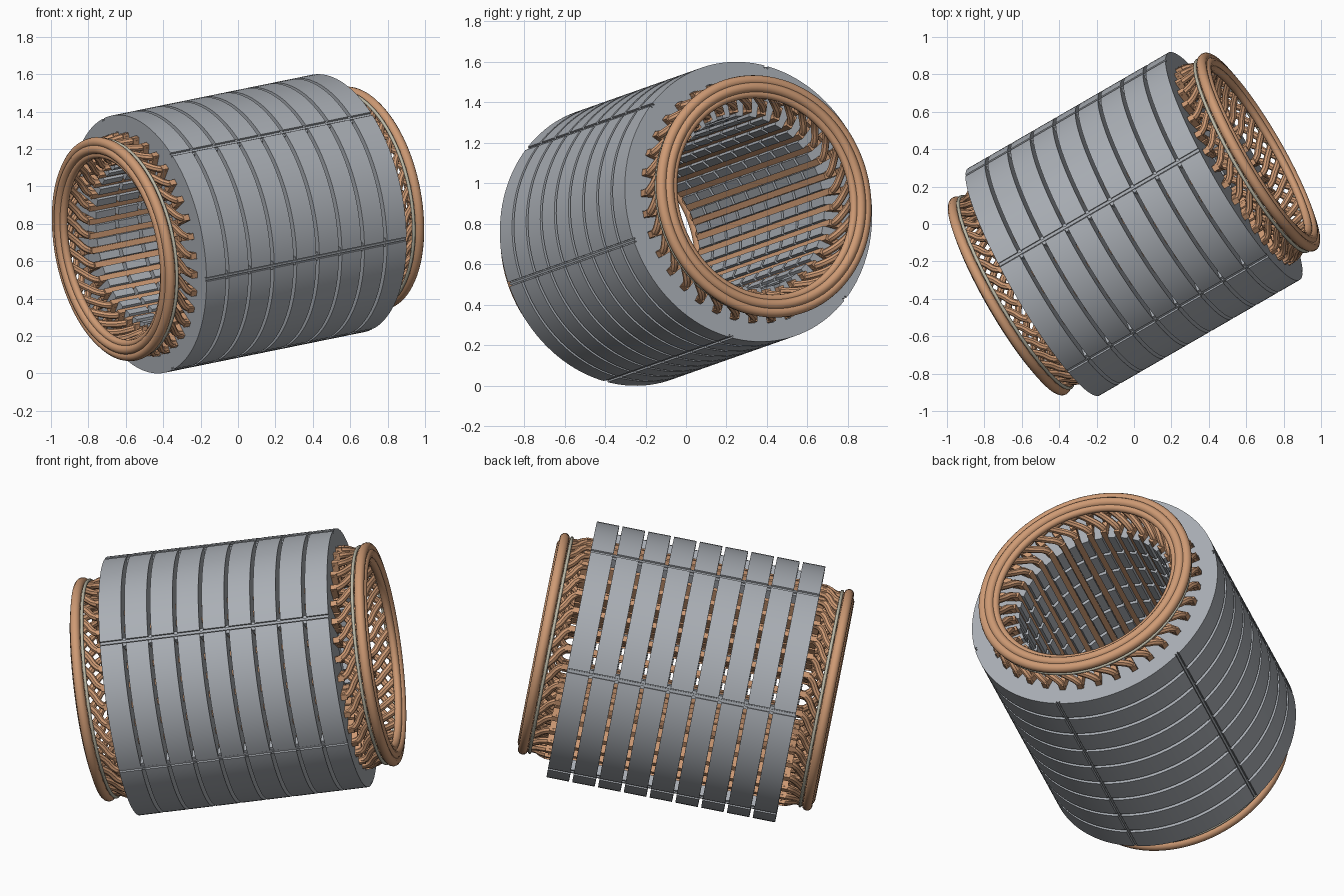
import bpy, bmesh
from math import radians, sin, cos
from mathutils import Matrix, Vector

cube = bpy.data.objects.get("Cube")
if cube:
    bpy.data.objects.remove(cube)

# Main sizes
R_OUT, R_YOKE, R_BORE = 0.702, 0.61, 0.43
HALF, GAP, STACKS, SLOTS = 0.627, 0.019, 9, 36
PITCH = (2 * HALF + GAP) / STACKS
PHASE = 44
SLOT_W = 0.034

# Tilted frame: local z runs along the bore
axis = Vector((cos(radians(10)) * cos(radians(30)),
               cos(radians(10)) * sin(radians(30)), sin(radians(10))))
side = Vector((sin(radians(30)), -cos(radians(30)), 0))
up = side.cross(axis)
FRAME = Matrix((side, -up, axis)).transposed().to_4x4()
if up.z > 0:
    FRAME = Matrix((side, up, -axis)).transposed().to_4x4()
FRAME.translation = (0, 0, 0.8)


def material(name, color, rough=0.5):
    m = bpy.data.materials.new(name)
    m.use_nodes = True
    m.diffuse_color = (*color, 1)
    bsdf = m.node_tree.nodes["Principled BSDF"]
    bsdf.inputs["Base Color"].default_value = (*color, 1)
    bsdf.inputs["Roughness"].default_value = rough
    return m


STEEL = material("steel grey", (0.40, 0.425, 0.46))
COPPER = material("copper", (0.62, 0.325, 0.175))
CORD = material("pale cord", (0.50, 0.48, 0.38))


def smooth(obj):
    bpy.ops.object.select_all(action="DESELECT")
    obj.select_set(True)
    bpy.context.view_layer.objects.active = obj
    bpy.ops.object.shade_smooth_by_angle(angle=radians(35))


def finish(name, bm, mat):
    bmesh.ops.recalc_face_normals(bm, faces=bm.faces)
    mesh = bpy.data.meshes.new(name)
    bm.to_mesh(mesh)
    bm.free()
    mesh.materials.append(mat)
    obj = bpy.data.objects.new(name, mesh)
    bpy.context.collection.objects.link(obj)
    obj.matrix_world = FRAME
    smooth(obj)
    return obj


def polar(r, deg, z):
    return Vector((r * cos(radians(deg)), r * sin(radians(deg)), z))


def radial_bar(bm, deg, r0, r1, w0, w1, z0, z1):
    """Straight bar at an angle, with its own width at each radius."""
    turn = Matrix.Rotation(radians(deg), 3, "Z")
    pts = [(r0, -w0 / 2), (r1, -w1 / 2), (r1, w1 / 2), (r0, w0 / 2)]
    low, high = [[bm.verts.new(turn @ Vector((x, y, z))) for x, y in pts]
                 for z in (z0, z1)]
    bm.faces.new(low)
    bm.faces.new(high)
    for i in range(4):
        j = (i + 1) % 4
        bm.faces.new((low[i], low[j], high[j], high[i]))


def yoke_ring(bm, z0, z1):
    """Outer ring with six shallow key grooves."""
    outline = []
    for k in range(6):
        base = PHASE + 60 * k
        floor = R_OUT - 0.013
        outline += [(base - 0.91, R_OUT), (base - 0.9, floor),
                    (base + 0.9, floor), (base + 0.91, R_OUT)]
        outline += [(base + d, R_OUT) for d in range(3, 58, 3)]
    rows = []
    for deg, r in outline:
        rows.append([bm.verts.new(polar(*p)) for p in
                     ((r, deg, z0), (r, deg, z1), (R_YOKE, deg, z1), (R_YOKE, deg, z0))])
    for a, b in zip(rows, rows[1:] + rows[:1]):
        for i in range(4):
            j = (i + 1) % 4
            bm.faces.new((a[i], b[i], b[j], a[j]))


# Laminated core packs: yoke ring plus teeth
step = 360 / SLOTS
arc = radians(step)
for n in range(STACKS):
    z0 = -HALF + n * PITCH
    z1 = z0 + PITCH - GAP
    bm = bmesh.new()
    yoke_ring(bm, z0, z1)
    for s in range(SLOTS):
        radial_bar(bm, PHASE + (s + 0.5) * step, R_BORE, R_YOKE + 0.004,
                   R_BORE * arc - SLOT_W, R_YOKE * arc - SLOT_W, z0, z1)
    finish(f"core_pack_{n + 1}", bm, STEEL)

# Key bars in the grooves, bridging the gaps
bm = bmesh.new()
for k in range(6):
    deg = PHASE + 60 * k
    radial_bar(bm, deg, R_YOKE + 0.02, R_OUT - 0.014, 0.045, 0.045, -HALF + 0.002, HALF - 0.002)
    radial_bar(bm, deg, R_OUT - 0.02, R_OUT - 0.006, 0.012, 0.012, -HALF, HALF)
finish("key_bars", bm, STEEL)

# Copper bars lying in the slots
bm = bmesh.new()
for s in range(SLOTS):
    deg = PHASE + s * step
    w = SLOT_W - 0.003
    radial_bar(bm, deg, 0.445, 0.515, w, w, -0.66, 0.66)
    radial_bar(bm, deg, 0.53, 0.607, w, w, -0.66, 0.66)
finish("slot_bars", bm, COPPER)


def wires(name, paths, radius):
    """Round wires through short point lists, joined in one mesh."""
    cu = bpy.data.curves.new(name, "CURVE")
    cu.dimensions = "3D"
    cu.bevel_depth = radius
    cu.bevel_resolution = 2
    cu.resolution_u = 4
    cu.use_fill_caps = True
    for path in paths:
        sp = cu.splines.new("BEZIER")
        sp.bezier_points.add(len(path) - 1)
        for bp, co in zip(sp.bezier_points, path):
            bp.co = co
            bp.handle_left_type = bp.handle_right_type = "AUTO"
    cu.materials.append(COPPER)
    obj = bpy.data.objects.new(name, cu)
    bpy.context.collection.objects.link(obj)
    obj.matrix_world = FRAME
    bpy.ops.object.select_all(action="DESELECT")
    obj.select_set(True)
    bpy.context.view_layer.objects.active = obj
    bpy.ops.object.convert(target="MESH")
    smooth(bpy.context.view_layer.objects.active)


def ring(name, radius, tube, z, mat):
    bpy.ops.mesh.primitive_torus_add(major_radius=radius, minor_radius=tube,
                                     major_segments=96, minor_segments=12)
    obj = bpy.context.object
    obj.name = obj.data.name = name
    obj.data.materials.append(mat)
    obj.matrix_world = FRAME @ Matrix.Translation((0, 0, z))
    smooth(obj)


# End windings: slanted wires in two crossing layers, then the end rings
for label, e in (("first", -1), ("second", 1)):
    outer, inner = [], []
    for s in range(SLOTS):
        d = PHASE + s * step
        outer.append([polar(0.588, d, 0.63 * e), polar(0.586, d + 1, 0.665 * e),
                      polar(0.568, d + 8, 0.715 * e), polar(0.572, d + 15, 0.775 * e)])
        inner.append([polar(0.468, d, 0.63 * e), polar(0.475, d - 1, 0.665 * e),
                      polar(0.505, d - 8, 0.715 * e), polar(0.525, d - 15, 0.775 * e)])
    wires(f"{label}_outer_end_wires", outer, 0.019)
    wires(f"{label}_inner_end_wires", inner, 0.019)
    ring(f"{label}_outer_end_ring", 0.581, 0.027, 0.78 * e, COPPER)
    ring(f"{label}_middle_end_ring", 0.545, 0.026, 0.79 * e, COPPER)
    ring(f"{label}_inner_end_ring", 0.514, 0.021, 0.778 * e, COPPER)
    ring(f"{label}_binding_cord", 0.588, 0.009, 0.742 * e, CORD)
